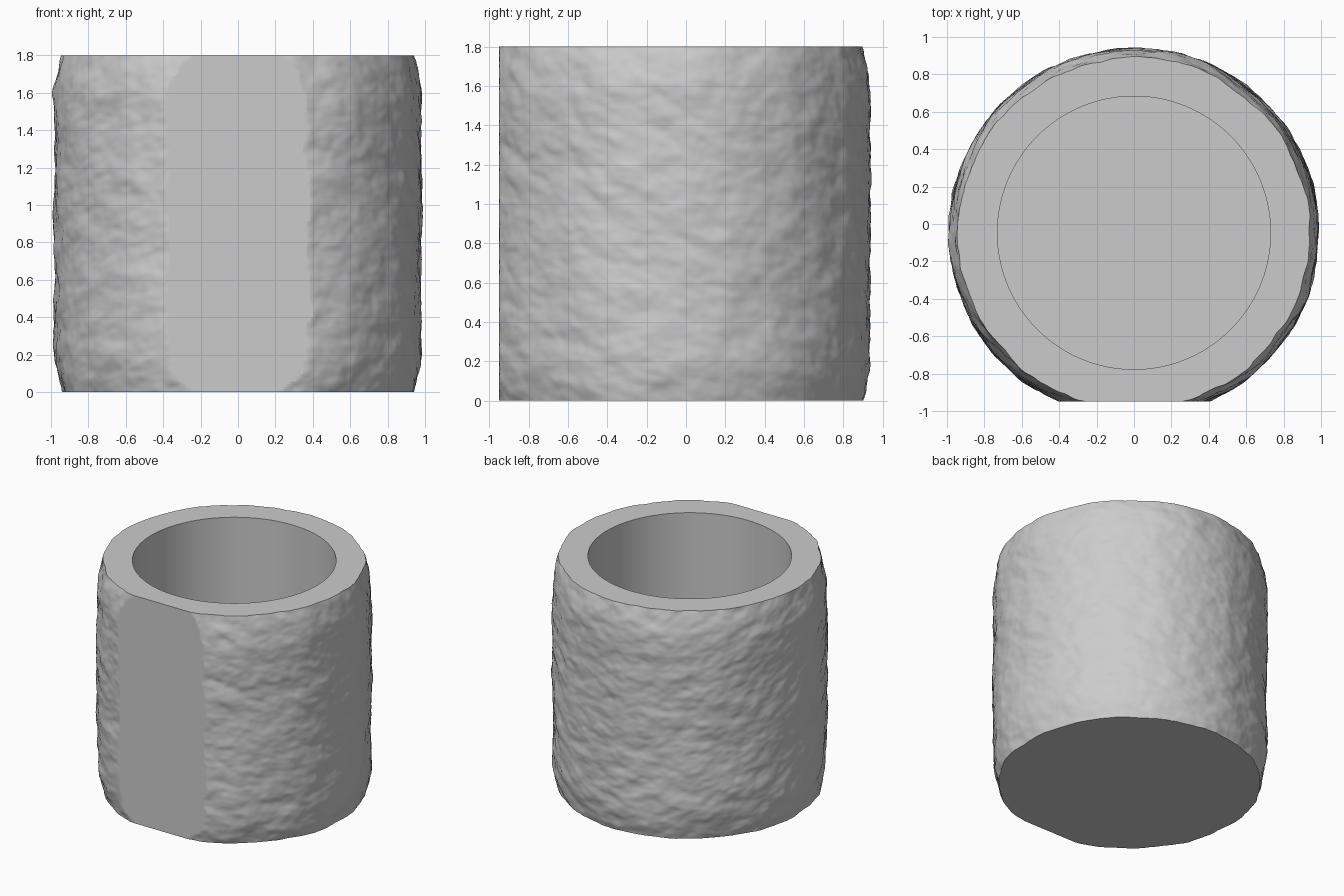
import bpy
import bmesh
import math
from mathutils import Vector, noise

cube = bpy.data.objects.get("Cube")
if cube:
    bpy.data.objects.remove(cube)

SEGMENTS = 360
ROWS = 130
HEIGHT = 1.8
CENTRE_Y = -0.047
FRONT_Y = -0.95
BORE_RADIUS = 0.73
FLOOR_Z = 0.2


def stone_radius(angle, z):
    """Radius of the rough outer wall, drawn in towards both rims."""
    rim = max(0.0, 1 - min(z, HEIGHT - z) / 0.24)
    p = Vector((math.cos(angle), math.sin(angle), z + 0.25 * math.sin(angle)))
    broad = noise.noise(p * 2.6)
    chips = noise.fractal(Vector((p.x * 6, p.y * 6, p.z * 9)), 0.9, 2.0, 3)
    return min(1.0, 0.982 - 0.042 * rim ** 1.6 + 0.011 * broad + 0.010 * chips)


def add_ring(bm, z, radius_at):
    ring = []
    for i in range(SEGMENTS):
        a = math.tau * i / SEGMENTS
        r = radius_at(a, z)
        y = max(FRONT_Y, CENTRE_Y + r * math.sin(a))
        ring.append(bm.verts.new((r * math.cos(a), y, z)))
    return ring


def bridge(bm, lower, upper):
    for i in range(SEGMENTS):
        j = (i + 1) % SEGMENTS
        bm.faces.new((lower[i], lower[j], upper[j], upper[i]))


def on_front(face):
    return all(v.co.y < FRONT_Y + 1e-5 for v in face.verts)


def bore(angle, z):
    return BORE_RADIUS


# Rough outer wall, then rim, bore and floor as one closed shell
bm = bmesh.new()
rings = [add_ring(bm, HEIGHT * k / ROWS, stone_radius) for k in range(ROWS + 1)]
rings += [add_ring(bm, HEIGHT, bore), add_ring(bm, FLOOR_Z, bore)]
for lower, upper in zip(rings, rings[1:]):
    bridge(bm, lower, upper)
bm.faces.new(list(reversed(rings[0])))
bm.faces.new(rings[-1])
bm.normal_update()

# Smooth stone with crisp rims and a crisp flat front
for face in bm.faces:
    face.smooth = len(face.verts) == 4 and not on_front(face)
for edge in bm.edges:
    a, b = edge.link_faces
    edge.smooth = on_front(a) == on_front(b) and edge.calc_face_angle(0) < math.radians(40)

mesh = bpy.data.meshes.new("stone_cup")
bm.to_mesh(mesh)
bm.free()
cup = bpy.data.objects.new("stone_cup", mesh)
bpy.context.collection.objects.link(cup)

# Plain grey stone
grey = bpy.data.materials.new("stone_grey")
grey.use_nodes = True
colour = (0.6, 0.6, 0.6, 1.0)
grey.diffuse_color = colour
grey.node_tree.nodes["Principled BSDF"].inputs["Base Color"].default_value = colour
mesh.materials.append(grey)
